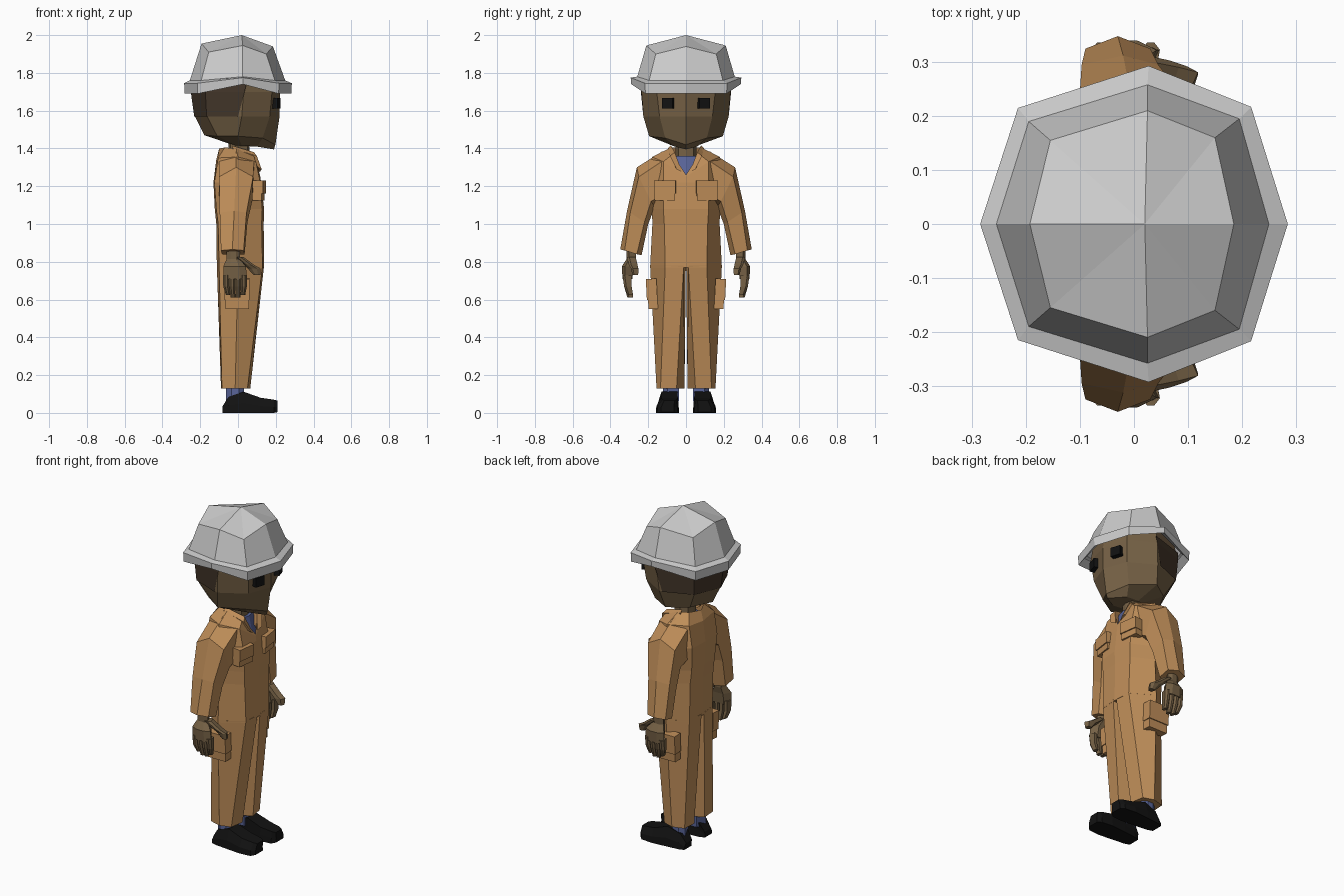
import bpy, bmesh
from math import radians
from mathutils import Vector, Matrix


def material(name, rgb):
    m = bpy.data.materials.new(name)
    m.diffuse_color = (*rgb, 1)
    return m


CLOTH = material("tan_cloth", (0.52, 0.27, 0.10))
SKIN = material("skin", (0.18, 0.12, 0.06))
HAIR = material("hair", (0.055, 0.036, 0.022))
BLUE = material("blue_knit", (0.10, 0.13, 0.32))
BLACK = material("black", (0.006, 0.006, 0.006))


def finish(name, bm, mat=None, mirror=False):
    bmesh.ops.recalc_face_normals(bm, faces=bm.faces)
    me = bpy.data.meshes.new(name)
    bm.to_mesh(me)
    bm.free()
    ob = bpy.data.objects.new(name, me)
    bpy.context.collection.objects.link(ob)
    if mat:
        me.materials.append(mat)
    if mirror:
        mod = ob.modifiers.new("mirror", 'MIRROR')
        mod.use_axis = (False, True, False)
    return ob


def loft(name, rings, mat=None, start=None, end=None, mirror=False, closed=True):
    """Skin rings of points; each end is open (None), flat (True) or a fan to a point."""
    bm = bmesh.new()
    vs = [[bm.verts.new(p) for p in r] for r in rings]
    n = len(vs[0])
    for a, b in zip(vs, vs[1:]):
        for i in range(n if closed else n - 1):
            j = (i + 1) % n
            bm.faces.new((a[i], a[j], b[j], b[i]))
    for cap, r in ((start, vs[0]), (end, vs[-1])):
        if cap is True:
            bm.faces.new(r)
        elif cap:
            tip = bm.verts.new(cap)
            for i in range(n):
                bm.faces.new((r[i], r[(i + 1) % n], tip))
    return finish(name, bm, mat, mirror)


def octo(front, fc, side, bc, back, z):
    """Eight-sided symmetric ring; z is one height or five heights front to back."""
    z = z if isinstance(z, tuple) else (z,) * 5
    half = [(*fc, z[1]), (*side, z[2]), (*bc, z[3])]
    other = [(x, -y, h) for x, y, h in reversed(half)]
    return [(front, 0, z[0])] + half + [(back, 0, z[4])] + other


def box(name, loc, size, mat, rot_z=0.0, rot_x=0.0):
    bm = bmesh.new()
    m = (Matrix.Translation(loc) @ Matrix.Rotation(radians(rot_z), 4, 'Z')
         @ Matrix.Rotation(radians(rot_x), 4, 'X') @ Matrix.Diagonal((*size, 1)))
    bmesh.ops.create_cube(bm, size=1, matrix=m)
    return finish(name, bm, mat, True)


def hexring(x, y, z, rx, ry):
    return [(x + rx * a, y + ry * b, z) for a, b in
            ((1, .45), (.4, 1), (-.4, 1), (-1, .45), (-.6, -1), (.6, -1))]


# Helmet: crown, then brim with raised sides
loft("helmet", [
    octo(.185, (.15, .16), (.025, .21), (-.155, .155), -.193, (1.94, 1.90, 1.945, 1.91, 1.955)),
    octo(.25, (.195, .195), (.025, .258), (-.195, .19), -.255, (1.76, 1.76, 1.78, 1.76, 1.76)),
    octo(.285, (.217, .217), (.027, .293), (-.215, .215), -.285, (1.745, 1.745, 1.775, 1.745, 1.745)),
    octo(.282, (.215, .215), (.027, .29), (-.213, .213), -.282, (1.69, 1.69, 1.74, 1.69, 1.69)),
    octo(.24, (.19, .19), (.027, .25), (-.19, .185), -.25, (1.73, 1.73, 1.765, 1.73, 1.73)),
], start=(.02, 0, 2.0))

# Head, hair band and eyes
loft("head", [
    octo(.20, (.165, .145), (.03, .215), (-.155, .15), -.22, 1.82),
    octo(.222, (.18, .155), (.03, .235), (-.17, .165), -.245, 1.70),
    octo(.220, (.168, .14), (.02, .226), (-.163, .155), -.228, 1.57),
    octo(.198, (.13, .11), (0, .195), (-.11, .12), -.178, (1.42, 1.455, 1.465, 1.465, 1.47)),
    octo(.19, (.10, .06), (.02, .06), (-.01, .05), -.03, (1.395, 1.41, 1.415, 1.415, 1.42)),
], SKIN, start=True, end=True)


def hair_row(front, bc, back, z):
    pts = [(*front, z), (*bc, z), (back, 0, z)]
    return pts + [(x, -y, h) for x, y, h in reversed(pts[:2])]


loft("hair", [hair_row((.045, .238), (-.173, .169), -.25, 1.74),
              hair_row((.035, .239), (-.173, .169), -.25, 1.70),
              hair_row((.0, .226), (-.166, .159), -.232, 1.57)], HAIR, closed=False)
box("eye", (.203, .095, 1.64), (.03, .06, .055), BLACK, rot_z=17)
loft("neck", [octo(.06, (.05, .04), (0, .055), (-.04, .04), -.05, z) for z in (1.28, 1.44)], SKIN)

# Undershirt behind the open collar
loft("undershirt", [
    octo(.075, (.065, .05), (0, .075), (-.06, .05), -.08, 1.36),
    octo(.108, (.095, .08), (0, .12), (-.09, .08), -.10, 1.20)], BLUE, start=True)

# Coverall trunk with V neck
loft("coverall_body", [
    octo(.116, (.08, .07), (-.01, .09), (-.07, .07), -.10, (1.26, 1.37, 1.40, 1.405, 1.40)),
    octo(.118, (.095, .12), (0, .18), (-.105, .12), -.115, (1.25, 1.33, 1.355, 1.35, 1.34)),
    octo(.122, (.118, .12), (0, .21), (-.125, .12), -.13, 1.22),
    octo(.138, (.128, .12), (0, .18), (-.115, .11), -.123, 1.08),
    octo(.136, (.125, .115), (0, .178), (-.105, .11), -.115, 1.0),
    octo(.138, (.13, .11), (0, .19), (-.10, .11), -.112, .77),
], CLOTH, end=True)

# Collar flaps folded beside the V
loft("collar_flap", [
    [(.085, .06, 1.38), (.115, .02, 1.275), (.125, .05, 1.29), (.10, .085, 1.36)],
    [(-.03, .08, 1.415), (-.03, .085, 1.37), (-.03, .10, 1.37), (-.03, .095, 1.40)],
], CLOTH, start=True, end=True, mirror=True)

# Trouser legs
leg_top = [(0, .19), (.13, .11), (.138, .012), (0, .001), (-.112, .012), (-.10, .11)]
leg_end = [(-.015, .156), (.05, .135), (.065, .05), (-.01, .008), (-.09, .05), (-.085, .135)]
loft("trouser_leg", [[(x, y, .78) for x, y in leg_top], [(x, y, .13) for x, y in leg_end]],
     CLOTH, start=True, end=True, mirror=True)

# Sleeves: outer, front, lower front, inner, lower back, back
loft("sleeve", [
    [(-.01, .125, 1.385), (.085, .13, 1.33), (.08, .13, 1.15), (0, .15, 1.10), (-.10, .13, 1.15), (-.10, .13, 1.33)],
    [(-.01, .26, 1.30), (.08, .25, 1.25), (.075, .185, 1.12), (0, .165, 1.09), (-.09, .18, 1.12), (-.10, .25, 1.25)],
    [(-.02, .312, 1.07), (.045, .295, 1.06), (.05, .22, 1.01), (-.01, .20, 1.0), (-.09, .22, 1.01), (-.097, .295, 1.06)],
    [(-.03, .348, .865), (.03, .325, .86), (.035, .26, .84), (-.02, .235, .835), (-.085, .255, .84), (-.09, .325, .86)],
], CLOTH, start=True, end=True, mirror=True)

# Hands: palm, four fingers and a thumb
loft("palm", [hexring(-.025, .29, .88, .035, .025), hexring(-.025, .29, .815, .035, .024),
              hexring(-.018, .308, .775, .06, .032), hexring(-.015, .31, .71, .063, .026)],
     SKIN, start=True, end=True, mirror=True)
for i in range(4):
    x = -.062 + i * .031
    tip = .61 + (.015 if i in (0, 3) else 0)
    loft("finger", [hexring(x, .312, .73, .017, .024), hexring(x, .308, .67, .016, .02),
                    hexring(x * .85, .295, tip, .012, .015)],
         SKIN, start=True, end=True, mirror=True)
loft("thumb", [hexring(.005, .29, .825, .025, .024), hexring(.055, .28, .785, .028, .023),
               hexring(.085, .272, .765, .034, .02), hexring(.10, .268, .73, .018, .015)],
     SKIN, start=True, end=True, mirror=True)

# Pockets with overlapping flaps
box("chest_pocket", (.108, .109, 1.17), (.05, .108, .09), CLOTH, rot_z=8)
box("chest_pocket_flap", (.112, .109, 1.195), (.056, .114, .068), CLOTH, rot_z=8)
box("thigh_pocket", (-.005, .177, .62), (.124, .05, .14), CLOTH, rot_x=-3)
box("thigh_pocket_flap", (-.005, .182, .655), (.134, .056, .11), CLOTH, rot_x=-3)

# Socks and shoes
loft("sock", [hexring(-.015, .08, z, .048, .042) for z in (.06, .16)], BLUE, mirror=True)


def shoe_slice(x, lo, hi, w_lo, w_hi):
    y = .098
    return [(x, y - w_lo, lo), (x, y + w_lo, lo), (x, y + w_lo * .95, lo + (hi - lo) * .45),
            (x, y - .01 + w_hi, hi), (x, y - .01 - w_hi, hi), (x, y - w_lo * .95, lo + (hi - lo) * .45)]


loft("shoe", [shoe_slice(-.082, 0, .035, .035, .028), shoe_slice(-.05, 0, .085, .046, .036),
              shoe_slice(.03, 0, .112, .054, .042), shoe_slice(.12, 0, .08, .062, .045),
              shoe_slice(.19, 0, .07, .055, .038), shoe_slice(.21, .004, .065, .035, .028)],
     BLACK, start=True, end=True, mirror=True)
